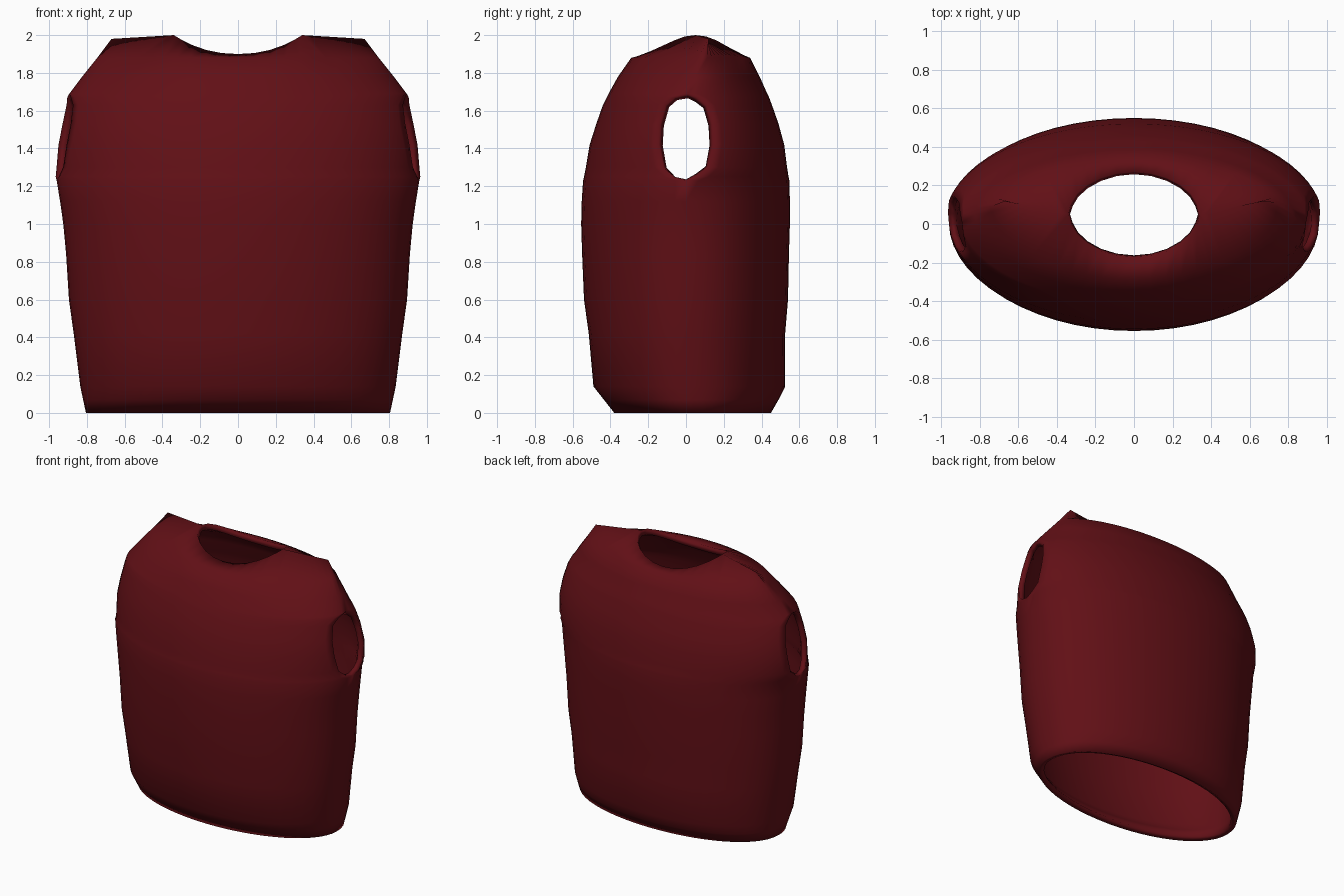
import bpy, bmesh
from math import sin, cos, acos, pi

if "Cube" in bpy.data.objects:
    bpy.data.objects.remove(bpy.data.objects["Cube"])

N, NECK = 14, 6          # columns per quarter, columns along the neck edge

# z, side half width, front y, back y, armhole half width, side y, fullness power
ROWS = [
    (0.00, 0.805, -0.38, 0.45, 0, 0.03, 0.95),
    (0.07, 0.820, -0.435, 0.49, 0, 0.02, 0.95),
    (0.14, 0.835, -0.49, 0.525, 0, 0.01, 0.95),
    (0.42, 0.870, -0.515, 0.525, 0, 0, 0.95),
    (0.60, 0.895, -0.54, 0.54, 0, 0, 0.95),
    (0.84, 0.910, -0.55, 0.545, 0, 0, 0.95),
    (1.00, 0.925, -0.555, 0.55, 0, 0, 0.95),
    (1.12, 0.942, -0.552, 0.55, 0, 0, 0.97),
    (1.23, 0.960, -0.545, 0.547, 0, 0, 1.0),
    (1.25, 0.963, -0.54, 0.543, 0.06, 0, 1.0),
    (1.30, 0.968, -0.53, 0.535, 0.12, 0, 1.0),
    (1.42, 0.968, -0.51, 0.52, 0.145, 0, 1.0),
    (1.53, 0.950, -0.475, 0.49, 0.14, 0, 1.02),
    (1.63, 0.922, -0.44, 0.455, 0.11, 0, 1.04),
    (1.67, 0.905, -0.42, 0.44, 0.06, 0, 1.04),
    (1.69, 0.893, -0.41, 0.43, 0, 0.01, 1.05),
    (1.78, 0.825, -0.36, 0.39, 0, 0.05, 1.1),
    (1.88, 0.745, -0.29, 0.34, 0, 0.09, 1.15),
]


def row_point(row, side, j):
    """Point on one quarter of a body ring; side -1 is front, +1 is back."""
    z, a, front, back, h, c, power = row
    b = abs((front if side < 0 else back) - c)
    power -= 0.04 * side           # front is a little flatter at the flanks
    a += 0.12 * h * side           # armholes face slightly forward
    end = acos((h / b) ** (1 / power)) if h else pi / 2
    p = end * j / N
    return a * sin(p), c + side * b * max(cos(p), 0) ** power, z


def top_point(side, j):
    """Neck edge followed by the shoulder ridge."""
    if j <= NECK:
        p = pi / 2 * j / NECK
        x = 0.34 * sin(p)
        return x, 0.05 + side * 0.22 * cos(p), 1.90 + 0.10 * (x / 0.34) ** 2.2
    t = (j - NECK) / (N - NECK)
    return 0.34 + 0.33 * t, 0.05 + 0.07 * t, 2.0 - 0.02 * t


# Torso shell: four lofted quarters welded together
bm = bmesh.new()
for side in (-1, 1):
    for mx in (-1, 1):
        grid = [[row_point(r, side, j) for j in range(N + 1)] for r in ROWS]
        grid.append([top_point(side, j) for j in range(N + 1)])
        vs = [[bm.verts.new((mx * x, y, z)) for x, y, z in r] for r in grid]
        for i in range(len(vs) - 1):
            for j in range(N):
                f = [vs[i][j], vs[i][j + 1], vs[i + 1][j + 1], vs[i + 1][j]]
                bm.faces.new(f if mx * side < 0 else f[::-1])
bmesh.ops.remove_doubles(bm, verts=bm.verts, dist=0.0005)
bmesh.ops.recalc_face_normals(bm, faces=bm.faces)
# make the shell face outward
if sum(f.normal.y * f.calc_center_median().y for f in bm.faces) < 0:
    bmesh.ops.reverse_faces(bm, faces=bm.faces)
for f in bm.faces:
    f.smooth = True

mesh = bpy.data.meshes.new("sleeveless_top")
bm.to_mesh(mesh)
bm.free()
top = bpy.data.objects.new("sleeveless_top", mesh)
bpy.context.collection.objects.link(top)

# Cloth thickness, giving the lining and the rims of all openings
thick = top.modifiers.new("cloth_thickness", 'SOLIDIFY')
thick.thickness = 0.04
thick.offset = -1

# Dark red cloth
cloth = bpy.data.materials.new("red_cloth")
cloth.diffuse_color = (0.12, 0.005, 0.008, 1)
cloth.use_nodes = True
cloth.node_tree.nodes["Principled BSDF"].inputs["Base Color"].default_value = cloth.diffuse_color
mesh.materials.append(cloth)
